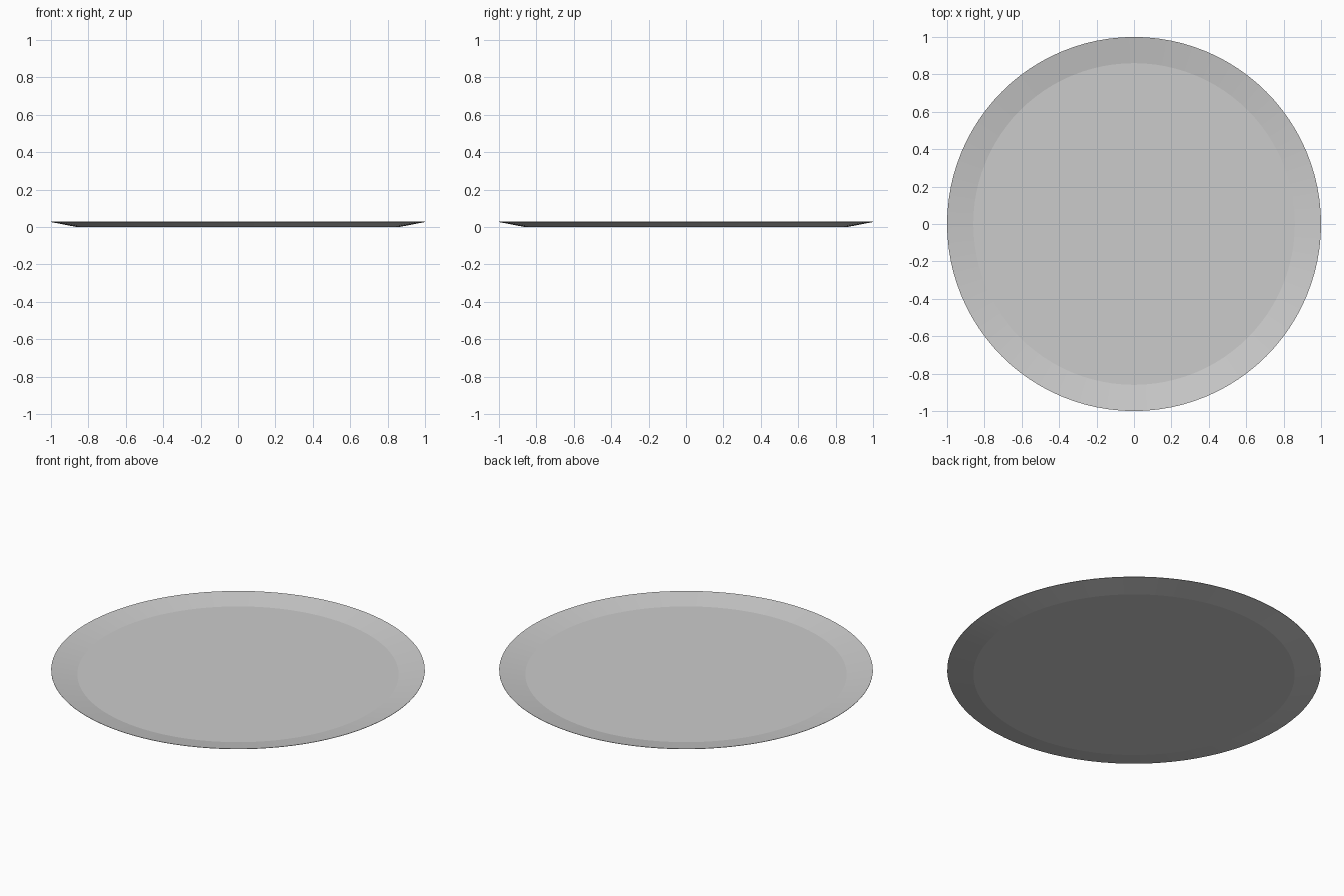
import bpy, bmesh
from math import cos, sin, pi

if "Cube" in bpy.data.objects:
    bpy.data.objects.remove(bpy.data.objects["Cube"])

SIDES = 96

# Shallow plate section: underside centre edge, rim, inner floor edge (radius, height)
profile = [(0.86, 0.0), (1.0, 0.027), (1.0, 0.029), (0.86, 0.003)]

bm = bmesh.new()
rings = [[bm.verts.new((r * cos(2 * pi * i / SIDES), r * sin(2 * pi * i / SIDES), z))
          for i in range(SIDES)] for r, z in profile]

# Sloped rim walls
for a, b in zip(rings, rings[1:]):
    for i in range(SIDES):
        j = (i + 1) % SIDES
        bm.faces.new((a[i], a[j], b[j], b[i]))

# Flat underside and floor
bm.faces.new(rings[0][::-1])
bm.faces.new(rings[-1])
bmesh.ops.recalc_face_normals(bm, faces=bm.faces)

mesh = bpy.data.meshes.new("plate")
bm.to_mesh(mesh)
bm.free()
plate = bpy.data.objects.new("plate", mesh)
bpy.context.collection.objects.link(plate)

# Smooth rim with a crisp crease around the floor
bpy.context.view_layer.objects.active = plate
plate.select_set(True)
bpy.ops.object.shade_smooth_by_angle(angle=0.14)
